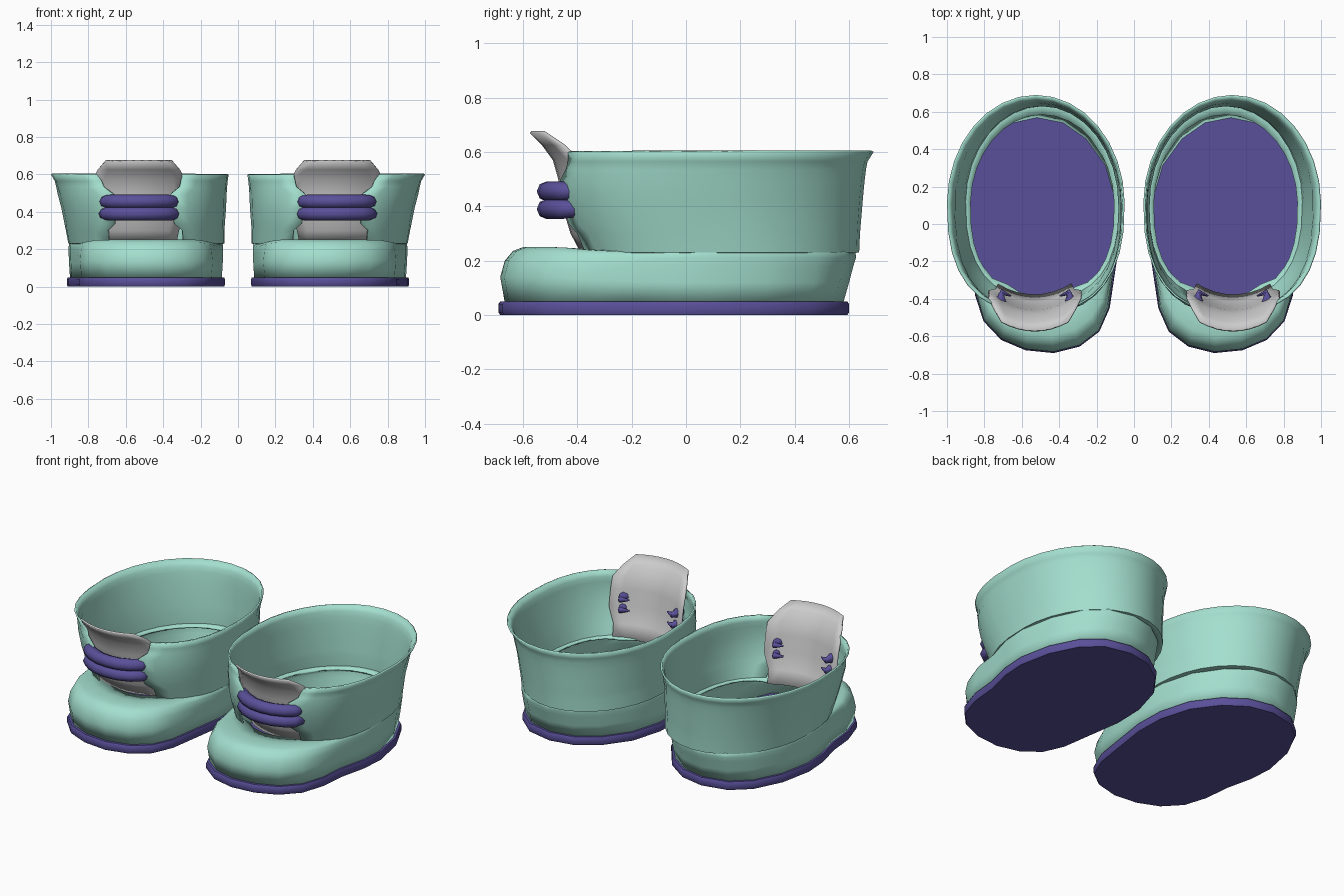
import bpy, math

if "Cube" in bpy.data.objects:
    bpy.data.objects.remove(bpy.data.objects["Cube"])

def material(name, col):
    m = bpy.data.materials.new(name)
    m.diffuse_color = (*col, 1)
    m.use_nodes = True
    m.node_tree.nodes["Principled BSDF"].inputs["Base Color"].default_value = m.diffuse_color
    return m

GREEN = material("mint", (0.37, 0.74, 0.62))
PURPLE = material("violet", (0.10, 0.08, 0.32))

def loft(name, rings, mat=None, closed=True, caps=False, thick=0, angle=40):
    """Skin rings of points, then mirror to make the second boot."""
    n = len(rings[0])
    verts = [p for r in rings for p in r]
    faces = []
    for j in range(len(rings) - 1):
        for i in range(n if closed else n - 1):
            k = (i + 1) % n
            faces.append((j*n + i, j*n + k, (j+1)*n + k, (j+1)*n + i))
    if caps:
        faces.append(tuple(reversed(range(n))))
        faces.append(tuple(range((len(rings) - 1)*n, len(rings)*n)))
    me = bpy.data.meshes.new(name)
    me.from_pydata(verts, [], faces)
    ob = bpy.data.objects.new(name, me)
    bpy.context.collection.objects.link(ob)
    if mat:
        me.materials.append(mat)
    bpy.ops.object.select_all(action='DESELECT')
    ob.select_set(True)
    bpy.context.view_layer.objects.active = ob
    bpy.ops.object.shade_smooth_by_angle(angle=math.radians(angle))
    if thick:
        s = ob.modifiers.new("Thickness", 'SOLIDIFY')
        s.thickness = thick
        s.offset = -1
    m = ob.modifiers.new("Pair", 'MIRROR')
    m.use_mirror_merge = False
    return ob

# Footprint outline, counterclockwise from the toe
outline = [(.43, -.69), (.58, -.675), (.71, -.62), (.805, -.52), (.85, -.38),
           (.865, -.22), (.905, -.05), (.915, .1), (.875, .3), (.79, .47),
           (.68, .565), (.52, .60), (.37, .57), (.24, .48), (.13, .33),
           (.075, .14), (.07, -.05), (.10, -.25), (.13, -.45), (.185, -.575),
           (.29, -.655)]
CX, CY = .49, -.02

def scaled(p, sx, sy, z):
    return (CX + (p[0] - CX)*sx, CY + (p[1] - CY)*sy, z)

# Sole
loft("sole", [[scaled(p, s, s, z) for p in outline]
              for s, z in ((.99, 0), (1, .01), (1, .04), (.99, .05))],
     PURPLE, caps=True)

# Foot: low wall all round, closing over the toes
foot = []
# back x scale, heel y scale, front scale, back z, front z
for bx, by, f, zb, zf in ((.96, .965, .965, .045, .045),
                          (.972, 1.0, .99, .12, .14),
                          (.978, 1.025, .965, .18, .2),
                          (.978, 1.04, .92, .21, .236),
                          (.975, 1.04, .86, .222, .251),
                          (.97, 1.035, .72, .230, .246),
                          (.965, 1.03, .57, .236, .235)):
    ring = []
    for p in outline:
        w = min(1, max(0, (-p[1] - .15)/.4))
        sy = by if p[1] > 0 else 1 + (f - 1)*w if zb > .1 else f
        ring.append(scaled(p, bx + (f - bx)*w, sy, zb + (zf - zb)*w))
    foot.append(ring)
loft("foot", foot, GREEN, thick=.01, angle=50)

# Shaft: flared collar with a notched front opening and a small bottom ledge
shaft = []
N = 28
# z, inner x, outer x, front y, back y, half width of the opening
for z, x0, x1, yf, yb, h in ((.226, .105, .875, -.385, .585, .20),
                             (.23, .073, .907, -.405, .637, .20),
                             (.30, .072, .92, -.435, .64, .20),
                             (.335, .07, .928, -.45, .643, .16),
                             (.42, .063, .945, -.475, .65, .155),
                             (.495, .06, .965, -.48, .657, .155),
                             (.535, .058, .972, -.475, .662, .205),
                             (.565, .055, .98, -.47, .668, .215),
                             (.60, .05, 1.0, -.475, .69, .23)):
    cx, cy, rx, ry = (x0 + x1)/2, (yf + yb)/2, (x1 - x0)/2, (yb - yf)/2
    e = 2/2.5
    a = math.asin((h/rx)**(1/e))
    ring = []
    for i in range(N + 1):
        t = a + (2*math.pi - 2*a)*i/N
        s, c = math.sin(t), -math.cos(t)
        # the back half stays a plain ellipse, the front is a little squarer
        f = e if c < 0 else 1
        ring.append((cx + rx*math.copysign(abs(s)**f, s),
                     cy + ry*math.copysign(abs(c)**f, c), z))
    shaft.append(ring)
loft("shaft", shaft, GREEN, closed=False, thick=.01, angle=50)

# Tongue: curved flap behind the opening, flipping forward at the top
tongue = []
for y, z, h in ((-.385, .225, .20), (-.425, .30, .215), (-.455, .40, .25),
                (-.47, .50, .25), (-.49, .57, .25), (-.53, .625, .22),
                (-.575, .67, .18)):
    tongue.append([(.53 + h*k/4, y + 1.5*(h*k/4)**2, z) for k in range(-4, 5)])
loft("tongue", tongue, closed=False, thick=.01, angle=60)

# Laces: two tubes bowed across the opening, tapering to points inside
for name, zc in (("lower_lace", .39), ("upper_lace", .455)):
    half = [(.13, -.385, .004), (.175, -.365, .018), (.188, -.41, .03),
            (.175, -.45, .036), (.13, -.48, .037), (.065, -.505, .037)]
    path = ([(-d, y, r) for d, y, r in half] + [(0, -.512, .037)]
            + half[::-1])
    rings = []
    for i, (dx, y, r) in enumerate(path):
        p, q = path[max(i - 1, 0)], path[min(i + 1, len(path) - 1)]
        tx, ty = q[0] - p[0], q[1] - p[1]
        l = math.hypot(tx, ty)
        nx, ny = -ty/l, tx/l
        rings.append([(.527 + dx + nx*r*math.cos(t), y + ny*r*math.cos(t),
                       zc + r*math.sin(t))
                      for t in (2*math.pi*k/8 for k in range(8))])
    loft(name, rings, PURPLE, caps=True, angle=50)
